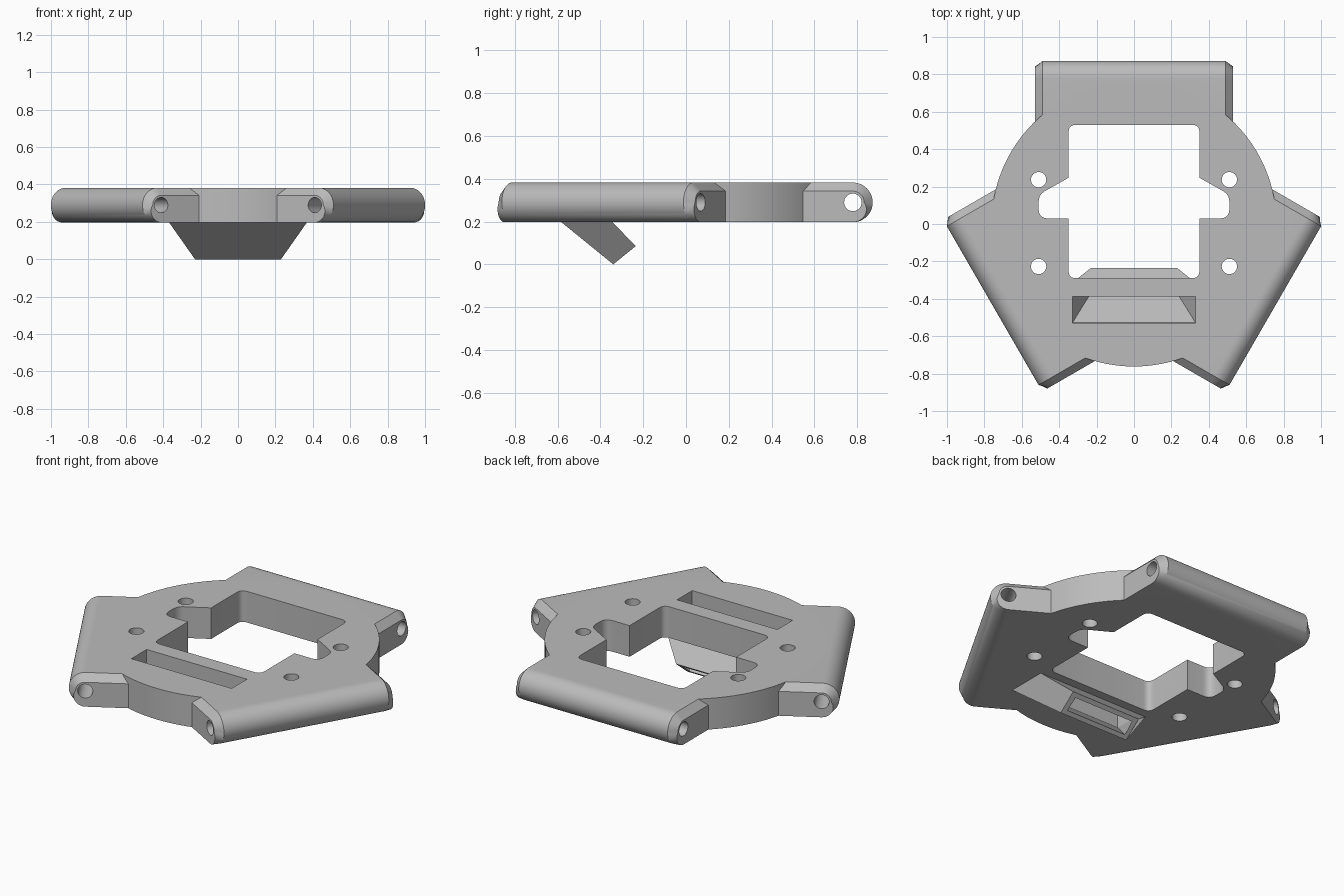
import bpy, bmesh, math
from mathutils import Matrix, Vector

cube = bpy.data.objects.get("Cube")
if cube:
    bpy.data.objects.remove(cube, do_unlink=True)

LOW, HIGH = 0.197, 0.382          # underside and top of the plate
MID, R = (LOW + HIGH) / 2, (HIGH - LOW) / 2
CHAMFER = 0.04
PIN = 0.78                        # distance of the hinge axis from the centre

grey = bpy.data.materials.new("mid_grey")
grey.use_nodes = True
colour = (0.5, 0.5, 0.5, 1)
grey.diffuse_color = colour
grey.node_tree.nodes["Principled BSDF"].inputs["Base Color"].default_value = colour


def loft(name, rings):
    """Solid skinned through rings of equal point count, with flat end caps."""
    bm = bmesh.new()
    loops = [[bm.verts.new(p) for p in ring] for ring in rings]
    n = len(loops[0])
    for a, b in zip(loops, loops[1:]):
        for i in range(n):
            j = (i + 1) % n
            bm.faces.new((a[i], a[j], b[j], b[i]))
    bm.faces.new(loops[0])
    bm.faces.new(loops[-1])
    bmesh.ops.recalc_face_normals(bm, faces=bm.faces)
    mesh = bpy.data.meshes.new(name)
    bm.to_mesh(mesh)
    bm.free()
    mesh.materials.append(grey)
    ob = bpy.data.objects.new(name, mesh)
    bpy.context.collection.objects.link(ob)
    return ob


def prism(name, outline, z0, z1):
    return loft(name, [[(x, y, z) for x, y in outline] for z in (z0, z1)])


def circle(x, y, r, n):
    return [(x + r * math.cos(math.tau * i / n), y + r * math.sin(math.tau * i / n))
            for i in range(n)]


def rounded(corners):
    """Outline whose (x, y, radius) corners are softened."""
    out = []
    for i, (x, y, r) in enumerate(corners):
        p = Vector((x, y))
        if r == 0:
            out.append(p)
            continue
        before = Vector(corners[i - 1][:2])
        after = Vector(corners[(i + 1) % len(corners)][:2])
        a = p + (before - p).normalized() * r
        b = p + (after - p).normalized() * r
        for k in range(6):
            t = k / 5
            out.append(a * (1 - t) ** 2 + p * 2 * t * (1 - t) + b * t * t)
    return out


def combine(target, tool, operation):
    """Apply a boolean and discard the tool."""
    tool.hide_render = True
    mod = target.modifiers.new(operation, "BOOLEAN")
    mod.operation, mod.solver, mod.object = operation, "EXACT", tool
    bpy.context.view_layer.objects.active = target
    bpy.ops.object.modifier_apply(modifier=mod.name)
    bpy.data.objects.remove(tool, do_unlink=True)


def arm(angle):
    """Round-nosed arm, chamfered along its top edges and around the nose."""
    def section(t, inset):
        pts = [(t, 0.2, LOW), (t, 0.2, HIGH - inset)]
        for k in range(25):
            a = math.pi * (0.5 - k / 24)
            r = R - inset * (1 + min(0, math.sin(a)))
            pts.append((t, PIN + r * math.cos(a), MID + r * math.sin(a)))
        return pts
    w = 0.53
    ob = loft("arm", [section(-w, CHAMFER), section(CHAMFER - w, 0),
                      section(w - CHAMFER, 0), section(w, CHAMFER)])
    ob.data.transform(Matrix.Rotation(angle, 4, "Z"))
    return ob


def pin_hole(angle):
    ob = loft("pin_hole", [[(t, y, z) for y, z in circle(PIN, MID, 0.041, 32)]
                           for t in (-0.7, 0.7)])
    ob.data.transform(Matrix.Rotation(angle, 4, "Z"))
    return ob


def chute(name, top_w, top_y, end_w, end_pts, reach=1.0):
    """Tapered spout from a slot at the plate down to its slanted end."""
    top = [(s * top_w, y, LOW + 0.002) for y in top_y for s in (-1, 1)]
    end = [(s * end_w, y, z) for y, z in end_pts for s in (-1, 1)]
    order = (0, 1, 3, 2)
    rings = [[Vector(top[i]) for i in order],
             [Vector(top[i]).lerp(Vector(end[i]), reach) for i in order]]
    return loft(name, rings)


# Round plate with three arms and a spout
frame = prism("mounting_frame", circle(0, 0, 0.762, 128), LOW, HIGH)
angles = [math.radians(a) for a in (0, 120, 240)]
for a in angles:
    combine(frame, arm(a), "UNION")
combine(frame, chute("spout", 0.37, (-0.585, -0.345), 0.23,
                     ((-0.34, 0), (-0.235, 0.085))), "UNION")

# Slot and hollow of the spout
slot = [(-0.33, -0.53), (0.33, -0.53), (0.33, -0.387), (-0.33, -0.387)]
combine(frame, prism("slot", slot, LOW, 0.5), "DIFFERENCE")
combine(frame, chute("spout_hollow", 0.33, (-0.53, -0.387), 0.2,
                     ((-0.32, 0.017), (-0.256, 0.068)), 1.1), "DIFFERENCE")

# Central opening with side notches
half = [(0.35, -0.29, 0.04), (0.35, 0.03, 0), (0.51, 0.03, 0.05),
        (0.51, 0.157, 0.04), (0.35, 0.247, 0), (0.35, 0.53, 0.04)]
opening = rounded(half + [(-x, y, r) for x, y, r in reversed(half)])
combine(frame, prism("opening", opening, LOW - 0.001, 0.5), "DIFFERENCE")

# Screw holes and hinge pin holes
for x in (-0.51, 0.51):
    for y in (0.237, -0.227):
        combine(frame, prism("screw_hole", circle(x, y, 0.041, 32), 0.1, 0.5),
                "DIFFERENCE")
for a in angles:
    combine(frame, pin_hole(a), "DIFFERENCE")

bpy.ops.object.select_all(action="DESELECT")
frame.select_set(True)
bpy.context.view_layer.objects.active = frame
bpy.ops.object.shade_smooth_by_angle(angle=math.radians(25))
